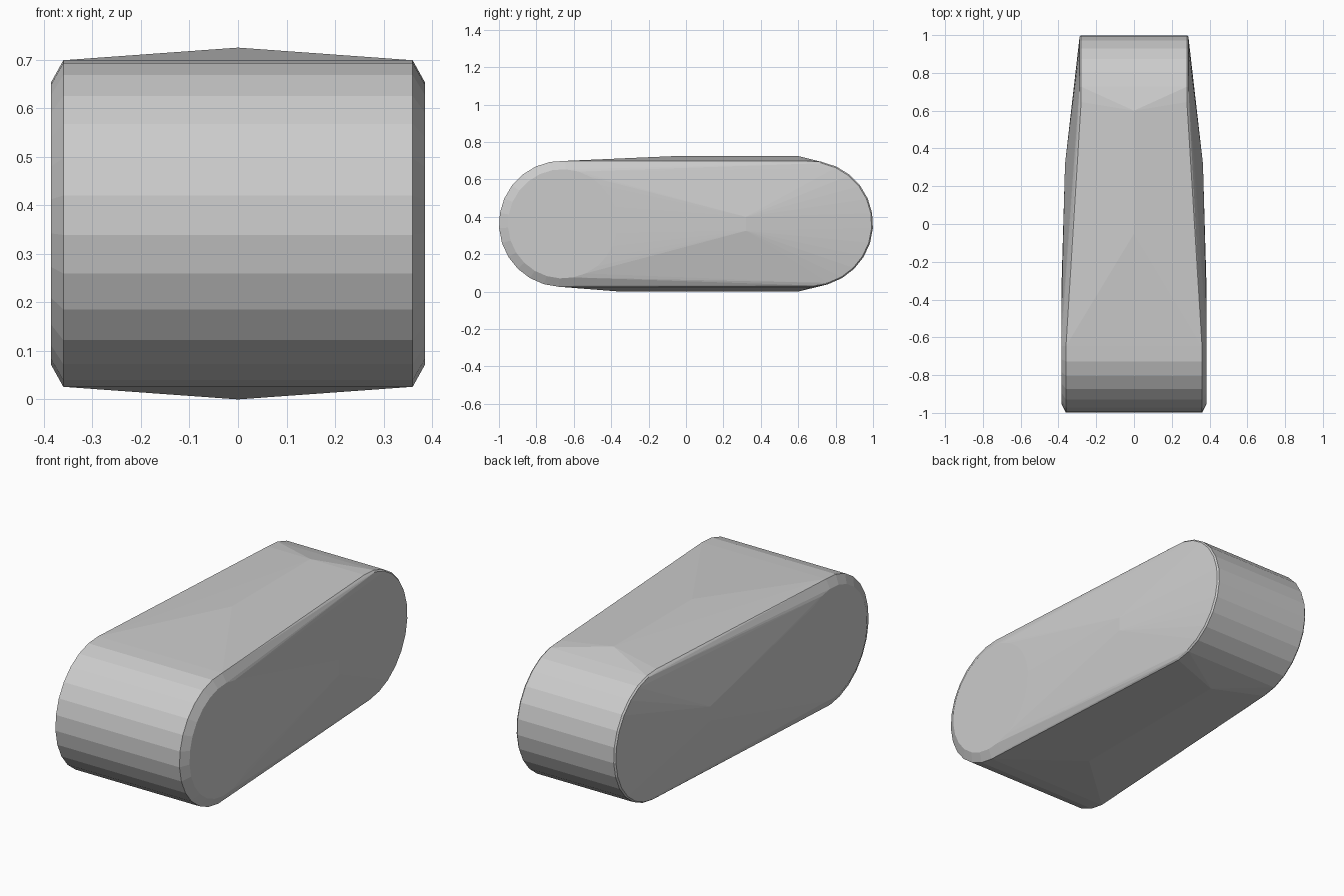
import bpy, bmesh
from math import sin, cos, radians

if "Cube" in bpy.data.objects:
    bpy.data.objects.remove(bpy.data.objects["Cube"])

ZC = 0.3625
STEPS = 26


def ring(bm, x, y, r, facing):
    """Disc outline in the y-z plane, mirrored to both sides of x."""
    for i in range(STEPS):
        a = radians(-4) + i * radians(360 / STEPS)
        for side in (-1, 1):
            bm.verts.new((side * x, y + facing * r * cos(a), ZC + r * sin(a)))


bm = bmesh.new()
# Wide rounded front end: outer rim and bevelled side disc
ring(bm, 0.36, -0.663, 0.337, -1)
ring(bm, 0.385, -0.66, 0.292, -1)
# Narrower rounded back end
ring(bm, 0.28, 0.663, 0.337, 1)
ring(bm, 0.288, 0.663, 0.33, 1)
# Bulges along the centre of the top and bottom
for y, z in ((-0.05, 0.725), (0.6, 0.725), (-0.35, 0.0), (0.6, 0.0)):
    bm.verts.new((0, y, z))
# Slight ridge on both sides
for side in (-1, 1):
    for z in (0.325, 0.4):
        bm.verts.new((side * 0.365, 0.32, z))

# Wrap everything in one convex skin
res = bmesh.ops.convex_hull(bm, input=bm.verts[:])
loose = [v for v in bm.verts if not v.link_faces]
bmesh.ops.delete(bm, geom=loose, context='VERTS')
bmesh.ops.recalc_face_normals(bm, faces=bm.faces[:])

mesh = bpy.data.meshes.new("tapered_block")
bm.to_mesh(mesh)
bm.free()
obj = bpy.data.objects.new("tapered_block", mesh)
bpy.context.collection.objects.link(obj)
